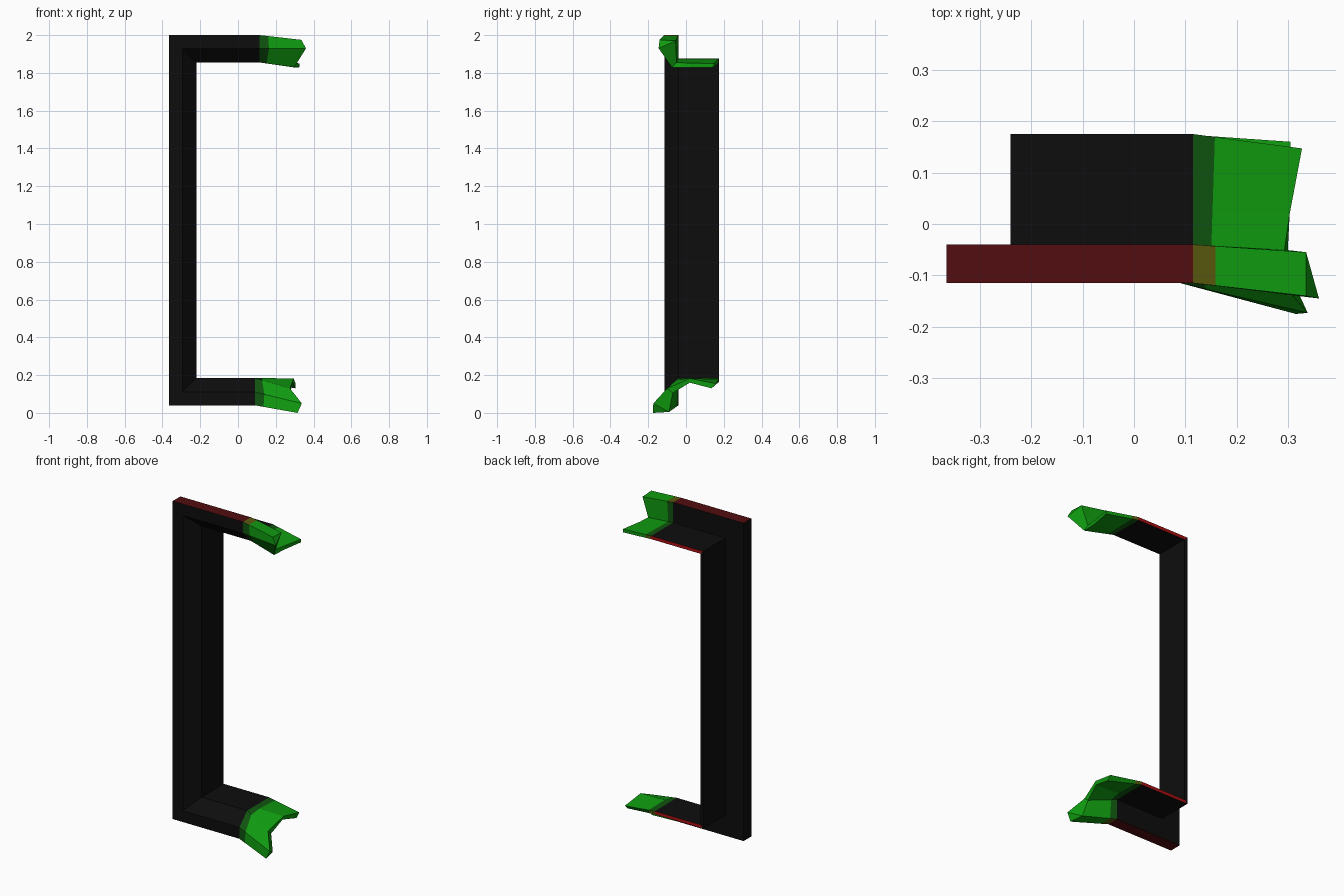
import bpy
import bmesh
from mathutils import Vector

cube = bpy.data.objects.get("Cube")
if cube:
    bpy.data.objects.remove(cube, do_unlink=True)


def material(name, r, g, b):
    mat = bpy.data.materials.new(name)
    mat.use_nodes = True
    mat.diffuse_color = (r, g, b, 1)
    mat.node_tree.nodes["Principled BSDF"].inputs["Base Color"].default_value = (r, g, b, 1)
    return mat


MATS = [
    material("black", 0.004, 0.004, 0.004),
    material("dark red", 0.085, 0.004, 0.005),
    material("bright red", 0.4, 0.005, 0.006),
    material("dark green", 0.005, 0.09, 0.005),
    material("olive", 0.1, 0.1, 0.005),
    material("green", 0.005, 0.33, 0.005),
]
BLACK, DARK_RED, RED, DARK_GREEN, OLIVE, GREEN = range(len(MATS))

# Frame section as (inset from the outer edge, y): a bevelled front flange and a thin jamb
SECTION = [(0, -0.115), (0, -0.04), (0.125, -0.04), (0.125, 0.02), (0.125, 0.175),
           (0.145, 0.175), (0.145, 0.02), (0.145, -0.04), (0.07, -0.115)]
OUTER_SIDE, BACK_SIDE = 0, 4
CAP = [(0, 1, 8), (1, 2, 7, 8), (2, 3, 6, 7), (3, 4, 5, 6)]
LEFT, BOTTOM, TOP = -0.365, 0.04, 2.0


def ring(x, base, direction, mitre=False):
    """Section placed at x, or mitred into the upright at the corner."""
    return [Vector((x + (d if mitre else 0), y, base + direction * d)) for d, y in SECTION]


def sweep(name, rings, colours, capped=False):
    """Skin the rings; colours gives (plain, outer side, back side) for each span."""
    bm = bmesh.new()
    loops = [[bm.verts.new(p) for p in r] for r in rings]
    n = len(SECTION)
    for a, b, (plain, outer, back) in zip(loops, loops[1:], colours):
        for i in range(n):
            j = (i + 1) % n
            face = bm.faces.new((a[i], a[j], b[j], b[i]))
            face.material_index = {OUTER_SIDE: outer, BACK_SIDE: back}.get(i, plain)
    if capped:
        for ids in CAP:
            bm.faces.new([loops[-1][i] for i in ids]).material_index = GREEN
    bmesh.ops.recalc_face_normals(bm, faces=bm.faces)
    mesh = bpy.data.meshes.new(name)
    bm.to_mesh(mesh)
    bm.free()
    for mat in MATS:
        mesh.materials.append(mat)
    obj = bpy.data.objects.new(name, mesh)
    bpy.context.collection.objects.link(obj)
    return obj


# Upright and the two arms, mitred at the corners
lower_start = ring(0.09, BOTTOM, 1)
upper_start = ring(0.115, TOP, -1)
arm = (BLACK, DARK_RED, RED)
sweep("frame", [lower_start, ring(LEFT, BOTTOM, 1, True),
                ring(LEFT, TOP, -1, True), upper_start],
      [arm, (BLACK, BLACK, BLACK), arm])

# Broken, bent ends of the arms
upper_tip = [(0.335, -0.14, 1.975), (0.335, -0.055, 1.97), (0.293, -0.05, 1.855),
             (0.303, 0.02, 1.852), (0.327, 0.147, 1.85), (0.325, 0.147, 1.83),
             (0.303, 0.02, 1.828), (0.298, -0.075, 1.83), (0.36, -0.145, 1.93)]
lower_tip = [(0.315, -0.175, 0.0), (0.30, -0.09, 0.005), (0.275, -0.07, 0.105),
             (0.29, 0.02, 0.16), (0.305, 0.135, 0.13), (0.305, 0.16, 0.155),
             (0.295, 0.02, 0.182), (0.275, -0.1, 0.13), (0.338, -0.173, 0.05)]
for name, start, tip in (("upper_broken_end", upper_start, upper_tip),
                         ("lower_broken_end", lower_start, lower_tip)):
    tip = [Vector(p) for p in tip]
    band = [a.lerp(b, 0.2) for a, b in zip(start, tip)]
    sweep(name, [start, band, tip],
          [(DARK_GREEN, OLIVE, OLIVE), (GREEN, GREEN, GREEN)], capped=True)
